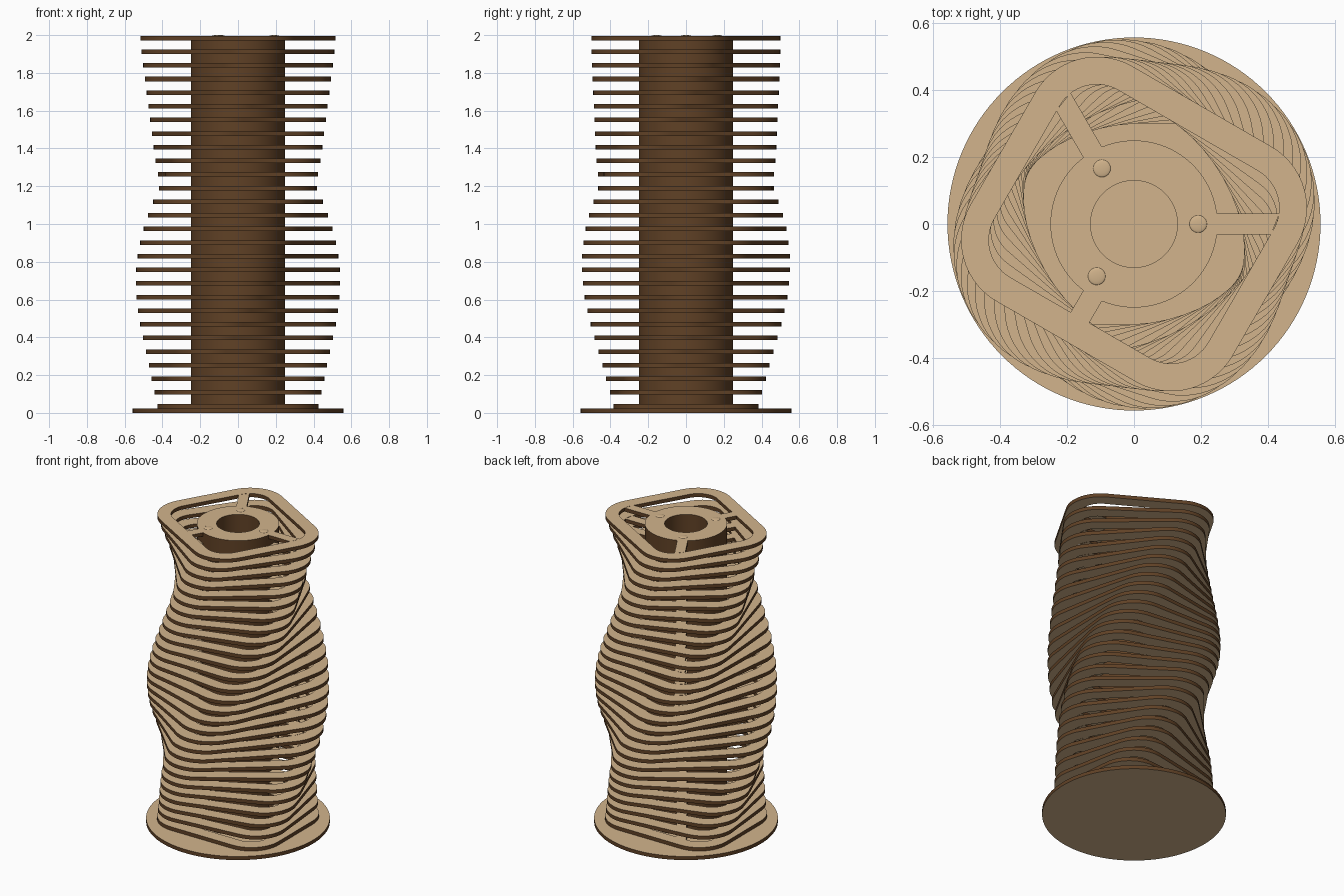
import bpy, bmesh, math
from mathutils import Vector

if "Cube" in bpy.data.objects:
    bpy.data.objects.remove(bpy.data.objects["Cube"])

N = 28                      # stacked layers
TOP = 1.996
T = TOP / 83                # sheet thickness, spacers are two sheets high
PITCH = 3 * T
WALL = 0.083                # ring width
SPOKE = 0.032               # half spoke width
HUB_R, HOLE_R = 0.25, 0.13


def material(name, rgb):
    m = bpy.data.materials.new(name)
    m.diffuse_color = (*rgb, 1)
    m.use_nodes = True
    m.node_tree.nodes["Principled BSDF"].inputs["Base Color"].default_value = m.diffuse_color
    return m


TAN = material("tan sheet face", (0.645, 0.456, 0.262))
BROWN = material("dark brown cut edge", (0.117, 0.053, 0.019))


def finish(bm, name, smooth=True):
    """Flat faces tan, cut edges brown."""
    bmesh.ops.recalc_face_normals(bm, faces=bm.faces)
    for f in bm.faces:
        f.material_index = 0 if abs(f.normal.z) > 0.5 else 1
    me = bpy.data.meshes.new(name)
    bm.to_mesh(me)
    bm.free()
    me.materials.append(TAN)
    me.materials.append(BROWN)
    ob = bpy.data.objects.new(name, me)
    bpy.context.collection.objects.link(ob)
    if smooth:
        bpy.ops.object.select_all(action='DESELECT')
        ob.select_set(True)
        bpy.context.view_layer.objects.active = ob
        bpy.ops.object.shade_smooth_by_angle(angle=math.radians(35))
    return ob


def ring(bm, outer, inner, z0, z1):
    """Hollow prism between two outlines with equal point counts."""
    loops = [[bm.verts.new((x, y, z)) for x, y in pts]
             for pts, z in ((outer, z0), (outer, z1), (inner, z1), (inner, z0))]
    n = len(outer)
    for k in range(4):
        a, b = loops[k], loops[(k + 1) % 4]
        for i in range(n):
            j = (i + 1) % n
            bm.faces.new((a[i], a[j], b[j], b[i]))


def prism(bm, pts, z0, z1):
    lo = [bm.verts.new((x, y, z0)) for x, y in pts]
    hi = [bm.verts.new((x, y, z1)) for x, y in pts]
    bm.faces.new(lo[::-1])
    bm.faces.new(hi)
    n = len(pts)
    for i in range(n):
        j = (i + 1) % n
        bm.faces.new((lo[i], lo[j], hi[j], hi[i]))


def circle(r, n=96):
    return [(r * math.cos(2 * math.pi * i / n), r * math.sin(2 * math.pi * i / n))
            for i in range(n)]


def rounded_rect(a, b, r, rot, n=14):
    pts = []
    for q, (sx, sy) in enumerate(((1, 1), (-1, 1), (-1, -1), (1, -1))):
        for i in range(n + 1):
            t = math.pi / 2 * (q + i / n)
            x, y = sx * (a - r) + r * math.cos(t), sy * (b - r) + r * math.sin(t)
            pts.append((x * math.cos(rot) - y * math.sin(rot),
                        x * math.sin(rot) + y * math.cos(rot)))
    return pts


def inside(p, a, b, r, rot):
    x = abs(p.x * math.cos(rot) + p.y * math.sin(rot)) - (a - r)
    y = abs(-p.x * math.sin(rot) + p.y * math.cos(rot)) - (b - r)
    return math.hypot(max(x, 0), max(y, 0)) + min(max(x, y), 0) < r


def spoke(bm, ang, shape, z0, z1):
    """Bar from the hub to the inner outline of the ring."""
    d = Vector((math.cos(ang), math.sin(ang)))
    s = Vector((-d.y, d.x))
    ends = []
    for off in (-SPOKE, SPOKE):
        u = 0.24
        while inside(d * u + s * off, *shape):
            u += 0.001
        ends.append(d * (u + 0.001) + s * off)
    start = 0.247
    prism(bm, [d * start - s * SPOKE, ends[0], ends[1], d * start + s * SPOKE], z0, z1)


# round base plate
bm = bmesh.new()
prism(bm, circle(0.558, 128), 0, T)
finish(bm, "base_plate")

# central tube
bm = bmesh.new()
ring(bm, circle(HUB_R), circle(HOLE_R), T, TOP)
finish(bm, "core_tube")

# twisting, swelling stack of rounded rectangular rings with three spokes
for i in range(N):
    rot = math.radians(150) * i / (N - 1)
    size = 0.862 + 0.055 * math.cos(2 * math.pi * (i + 1 - 12.6) / 20.8)
    a, b, r = size * 0.527, size * 0.473, size * 0.247
    z0 = T + i * PITCH
    bm = bmesh.new()
    ring(bm, rounded_rect(a, b, r, rot),
         rounded_rect(a - WALL, b - WALL, r - WALL, rot), z0, z0 + T)
    for k in range(3):
        spoke(bm, k * 2 * math.pi / 3, (a - WALL, b - WALL, r - WALL, rot), z0, z0 + T)
    finish(bm, f"layer_ring_{i + 1:02d}")

# low domed pin heads on the hub
for k, deg in enumerate((0, 120, 234.5)):
    bm = bmesh.new()
    bmesh.ops.create_uvsphere(bm, u_segments=24, v_segments=12, radius=0.026)
    for v in bm.verts:
        v.co.z *= 0.16
    t = math.radians(deg)
    bmesh.ops.translate(bm, verts=bm.verts,
                        vec=(0.192 * math.cos(t), 0.192 * math.sin(t), TOP))
    ob = finish(bm, f"pin_head_{k + 1}")
    for p in ob.data.polygons:
        p.material_index = 0
